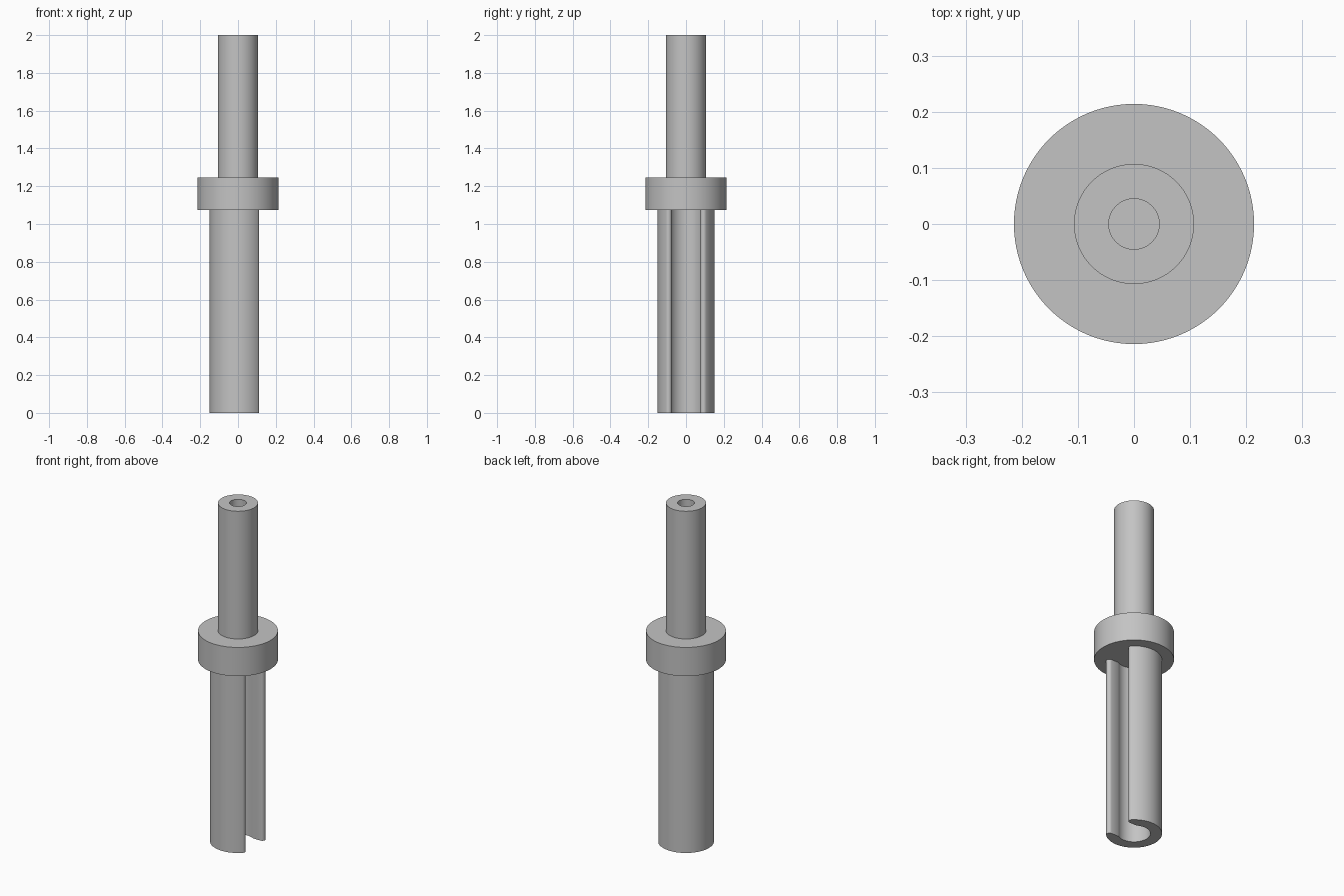
import bpy
import bmesh
from math import sin, cos, asin, pi, radians

if "Cube" in bpy.data.objects:
    bpy.data.objects.remove(bpy.data.objects["Cube"], do_unlink=True)

SEGMENTS = 96

grey = bpy.data.materials.new("plain grey")
grey.use_nodes = True
colour = (0.55, 0.55, 0.55, 1)
grey.diffuse_color = colour
grey.node_tree.nodes["Principled BSDF"].inputs["Base Color"].default_value = colour


def finish(name, bm):
    """Turn a bmesh into a smooth-shaded object with crisp edges."""
    bmesh.ops.recalc_face_normals(bm, faces=bm.faces[:])
    mesh = bpy.data.meshes.new(name)
    bm.to_mesh(mesh)
    bm.free()
    mesh.materials.append(grey)
    obj = bpy.data.objects.new(name, mesh)
    bpy.context.collection.objects.link(obj)
    bpy.ops.object.select_all(action='DESELECT')
    obj.select_set(True)
    bpy.context.view_layer.objects.active = obj
    bpy.ops.object.shade_smooth_by_angle(angle=radians(30))
    return obj


def lathe(name, profile):
    """Revolve (radius, z) points about z and close both ends."""
    bm = bmesh.new()
    rings = [[bm.verts.new((r * cos(2 * pi * i / SEGMENTS),
                            r * sin(2 * pi * i / SEGMENTS), z))
              for i in range(SEGMENTS)] for r, z in profile]
    for low, high in zip(rings, rings[1:]):
        for i in range(SEGMENTS):
            j = (i + 1) % SEGMENTS
            bm.faces.new((low[i], low[j], high[j], high[i]))
    bm.faces.new(rings[0])
    bm.faces.new(rings[-1])
    return finish(name, bm)


def arc(cx, cy, r, start, end, steps):
    return [(cx + r * cos(start + (end - start) * i / steps),
             cy + r * sin(start + (end - start) * i / steps))
            for i in range(steps + 1)]


# Upper spindle with a blind hole, standing on the wide collar
lathe("collar_and_spindle", [
    (0.214, 1.075), (0.214, 1.245), (0.107, 1.245),
    (0.107, 2.0), (0.045, 2.0), (0.045, 1.6)])

# Slotted lower sleeve: C-shaped section with rounded lips, open towards +x
outer, bore, lip = 0.15, 0.088, 0.018
c = (outer - lip) * cos(pi / 4)
mouth = asin((c - lip) / bore)
section = arc(0, 0, outer, pi / 4, 7 * pi / 4, 72)
section += arc(c, -c, lip, -pi / 4, pi / 2, 12)[1:]
section += arc(0, 0, bore, -mouth, mouth - 2 * pi, 60)
section += arc(c, c, lip, -pi / 2, pi / 4, 12)[:-1]

bm = bmesh.new()
base = bm.faces.new([bm.verts.new((x, y, 0)) for x, y in section])
top = bmesh.ops.extrude_face_region(bm, geom=[base], use_keep_orig=True)
bmesh.ops.translate(bm, vec=(0, 0, 1.09),
                    verts=[g for g in top["geom"] if isinstance(g, bmesh.types.BMVert)])
finish("slotted_sleeve", bm)
